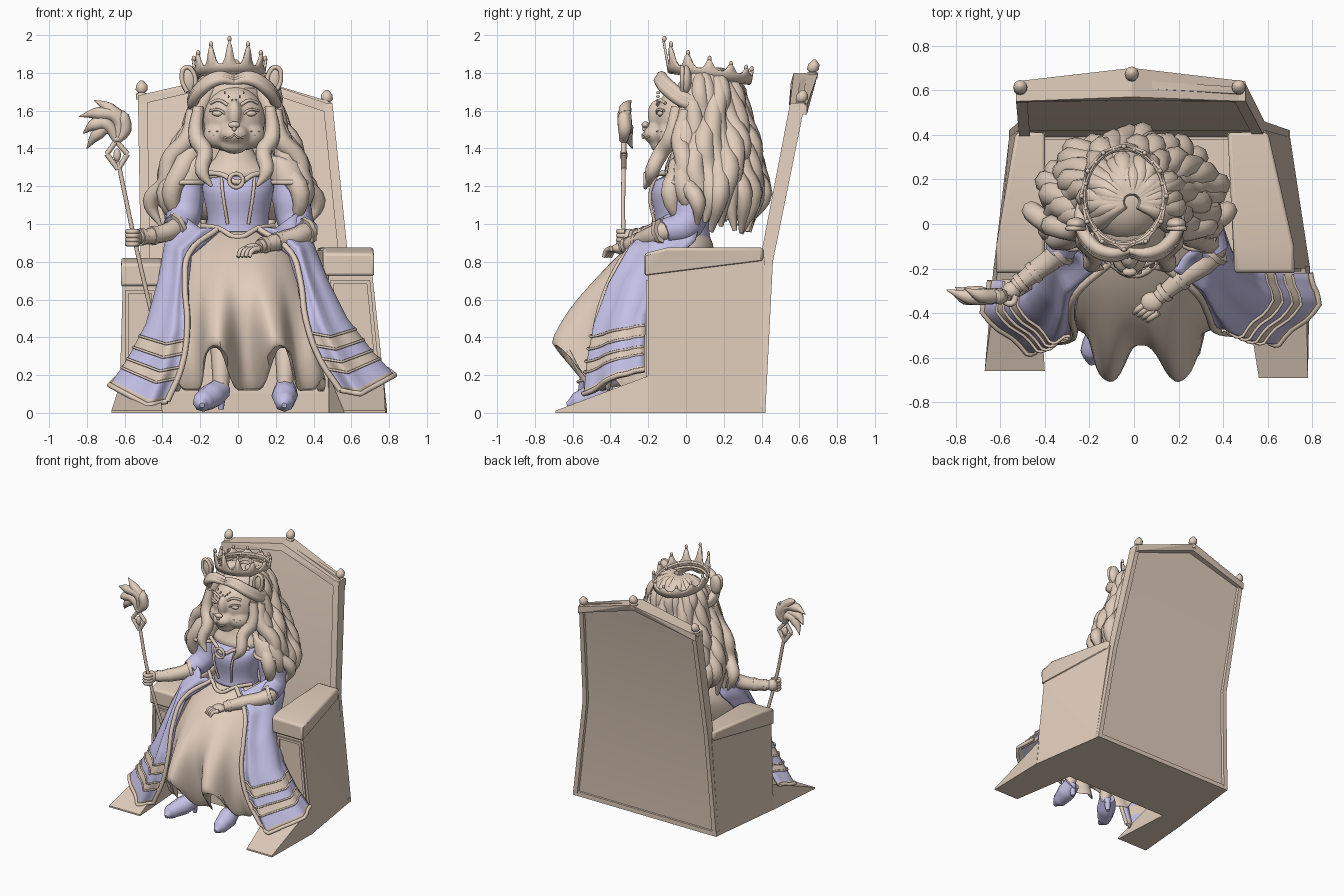
import bpy, bmesh, math, random
from math import sin, cos, pi, radians
from mathutils import Vector, Matrix

cube = bpy.data.objects.get("Cube")
if cube:
    bpy.data.objects.remove(cube)
random.seed(4)

def material(name, rgb):
    m = bpy.data.materials.new(name)
    m.use_nodes = True
    m.diffuse_color = (*rgb, 1)
    node = next(n for n in m.node_tree.nodes if n.type == 'BSDF_PRINCIPLED')
    node.inputs["Base Color"].default_value = (*rgb, 1)
    return m

TAN = material("warm tan", (.75, .61, .50))
LAV = material("lavender cloth", (.56, .53, .80))

def finish(name, bm, mat, smooth=40):
    bmesh.ops.recalc_face_normals(bm, faces=bm.faces[:])
    me = bpy.data.meshes.new(name)
    bm.to_mesh(me)
    bm.free()
    if smooth:
        me.shade_smooth()
        me.set_sharp_from_angle(angle=radians(smooth))
    for m in (mat if isinstance(mat, list) else [mat]):
        me.materials.append(m)
    ob = bpy.data.objects.new(name, me)
    bpy.context.collection.objects.link(ob)
    return ob

def hull(name, pts, bevel=0):
    """Solid block through its corner points."""
    bm = bmesh.new()
    for p in pts:
        bm.verts.new(p)
    bmesh.ops.convex_hull(bm, input=bm.verts[:])
    bmesh.ops.dissolve_limit(bm, angle_limit=.02, verts=bm.verts[:], edges=bm.edges[:])
    ob = finish(name, bm, TAN, 30 if bevel else 0)
    if bevel:
        mod = ob.modifiers.new("soft edges", 'BEVEL')
        mod.width, mod.segments = bevel, 2

def skin(name, rows, mat=TAN, closed=True, caps=False, thick=0, sub=0, rule=None):
    """Surface stretched over rows of points."""
    bm = bmesh.new()
    grid = [[bm.verts.new(p) for p in r] for r in rows]
    n = len(rows[0])
    for j in range(len(grid) - 1):
        for i in range(n if closed else n - 1):
            k = (i + 1) % n
            f = bm.faces.new((grid[j][i], grid[j][k], grid[j + 1][k], grid[j + 1][i]))
            f.material_index = rule(j) if rule else 0
    if caps:
        bm.faces.new(grid[0])
        bm.faces.new(grid[-1])
    ob = finish(name, bm, mat, 60)
    if thick:
        ob.modifiers.new("cloth", 'SOLIDIFY').thickness = thick
    if sub:
        ob.modifiers.new("round", 'SUBSURF').levels = sub

def ring(cx, cy, z, rx, ry, n=28):
    return [(cx + rx * sin(2 * pi * i / n), cy - ry * cos(2 * pi * i / n), z) for i in range(n)]

def tube(name, pts, radii, mat=TAN, cyclic=False, res=5, handle='AUTO'):
    cu = bpy.data.curves.new(name, 'CURVE')
    cu.dimensions, cu.resolution_u = '3D', res
    cu.bevel_depth, cu.bevel_resolution, cu.use_fill_caps = 1, 2, True
    s = cu.splines.new('BEZIER')
    s.bezier_points.add(len(pts) - 1)
    s.use_cyclic_u = cyclic
    for i, (b, p) in enumerate(zip(s.bezier_points, pts)):
        b.co = p
        b.radius = radii if isinstance(radii, float) else radii[min(i, len(radii) - 1)]
        b.handle_left_type = b.handle_right_type = handle
    ob = bpy.data.objects.new(name, cu)
    me = bpy.data.meshes.new_from_object(ob)
    bpy.data.objects.remove(ob)
    bm = bmesh.new()
    bm.from_mesh(me)
    finish(name, bm, mat, 50)

def blobs(name, parts, voxel=0):
    """Ellipsoids (centre, radii), fused when voxel is set."""
    bm = bmesh.new()
    for c, r in parts:
        m = Matrix.Translation(c) @ Matrix.Diagonal((*r, 1))
        bmesh.ops.create_uvsphere(bm, u_segments=20, v_segments=12, radius=1, matrix=m)
    ob = finish(name, bm, TAN, 60)
    if voxel:
        mod = ob.modifiers.new("fuse", 'REMESH')
        mod.mode, mod.voxel_size, mod.use_smooth_shade = 'VOXEL', voxel, True
        mod = ob.modifiers.new("blend", 'SMOOTH')
        mod.factor, mod.iterations = .5, 4

# Throne: seat, side walls, arms and wedge feet
hull("throne_seat", [(x, y, z) for x, y in ((-.55, .38), (.66, .38), (.72, -.18), (-.58, -.18)) for z in (0, .1)]
     + [(x, y, .52) for x in (-.45, .5) for y in (-.15, .38)])
for side, out0, out1, inn, back0, back1, backin, top in (
        ("left", .79, .71, .48, .70, .59, .42, .875), ("right", -.63, -.61, -.43, -.56, -.52, -.40, .82)):
    s = 1 if out0 > 0 else -1
    low = top - .13
    hull(side + "_side_wall", [(out0, -.2, 0), (inn, -.2, 0), (out1, -.2, low), (inn, -.2, low),
         (back0, .39, 0), (backin, .38, 0), (back1, .42, low + .08), (backin, .41, low + .08)])
    a, b = inn - s * .03, out1 + s * .01
    hull(side + "_armrest", [(x, -.22, z) for x in (a, b) for z in (low - .02, top - .03)]
         + [(x, -.1, top) for x in (a, b)]
         + [(x, .41, z) for x in (backin, back1 + s * .012) for z in (low + .06, top)], bevel=.015)
    # raised border on the front of the side wall
    c, d = inn + s * .02, out1 - s * .02
    loop = [(c, low - .05), (d, low - .05), (d + s * .05 * (s > 0), .2), (c, .2)]
    for i in range(4):
        (x0, z0), (x1, z1) = loop[i], loop[i - 1]
        hull(side + "_wall_moulding", [(x + dx, y, z + dz) for x, z in ((x0, z0), (x1, z1))
             for dx in (-.009, .009) for dz in (-.009, .009) for y in (-.19, -.212)])
    f, g = (.56, .78) if s > 0 else (-.40, -.67)
    hull(side + "_wedge_foot", [(x, -.69 + (s < 0) * .03, z) for x in (f, g) for z in (0, .012)]
         + [(inn, -.19, 0), (out0, -.19, 0), (inn, -.19, .2), (out0 - s * .02, -.19, .2)])

# Throne back: leaning posts, recessed panel, peaked rail, finials
def lean(z):
    if z < .8:
        return .36 + .0375 * z, .42 + .05 * z
    return .39 + .192 * (z - .8), .46 + .203 * (z - .8)

for side, s, xs in (("left", 1, ((0, .70), (.8, .585), (1.64, .50))), ("right", -1, ((0, -.56), (.8, -.515), (1.68, -.53)))):
    skin(side + "_back_post", [[(x, lean(z)[0], z), (x - s * .05, lean(z)[0], z),
         (x - s * .035, lean(z)[1], z), (x, lean(z)[1], z)] for z, x in xs], caps=True)
panel = []
for z, a, b in ((.02, -.53, .67), (.8, -.495, .56), (1.65, -.51, .48), (1.77, -.1, .08)):
    f, r = lean(z)
    panel.append([(a, f + .03, z), (b, f + .03, z), (b, r - .018, z), (a, r - .018, z)])
skin("back_panel", panel, caps=True)
hull("back_bottom_rail", [(x, y, z) for x in (-.56, .70) for y in (.38, .42) for z in (0, .035)])
for side, x, z in (("left", .50, 1.63), ("right", -.53, 1.68)):
    hull(side + "_top_rail", [(x, .545, z - .05), (x, .64, z - .05), (x, .55, z), (x, .64, z),
         (-.01, .555, 1.75), (-.01, .68, 1.75), (-.01, .57, 1.80), (-.01, .70, 1.80)])
for side, x, y, z in (("left", .47, .605, 1.61), ("right", -.51, .605, 1.66), ("middle", -.01, .665, 1.77)):
    prof = ((0, .03), (.03, .03), (.035, .018), (.05, .032), (.075, .03), (.1, .008))
    skin(side + "_finial", [ring(x, y + h * .15, z + h, r, r, 12) for h, r in prof], caps=True)

# Gown: lobed skirt with a hem that lifts over the feet
rows = []
skirt = ((.97, -.17, .10, .16, 0, 0), (.90, -.28, .15, .24, 0, 0), (.82, -.38, .15, .30, 0, 0),
         (.68, -.52, .1, .33, .01, 0), (.54, -.61, 0, .35, .05, 0), (.36, -.645, -.05, .37, .11, .03),
         (.24, -.63, -.1, .38, .13, .13), (.11, -.56, -.1, .41, .13, .26))
for z, yf, yb, rx, amp, rise in skirt:
    row = []
    for i in range(70):
        a = 2 * pi * i / 70
        lobe = -cos(7 * a)
        lobe *= (1.5 - .5 * lobe * lobe) * max(.25, cos(a))
        row.append((.065 * (1 - z) + rx * (1 + .6 * amp * lobe) * sin(a),
                    (yf + yb) / 2 - (yb - yf) / 2 * (1 + amp * lobe / .28) * cos(a), z + rise * max(0, lobe)))
    rows.append(row)
skin("skirt", rows, thick=.015, sub=1)

# Gown: open side drapes with bands, folds and trim
drape = [[(.10, -.17, .98), (.20, -.20, .98), (.31, -.08, 1.06), (.28, .10, 1.1)],
         [(.28, -.31, .85), (.33, -.29, .88), (.40, -.12, .9), (.38, .05, .92)],
         [(.33, -.40, .70), (.39, -.40, .68), (.47, -.26, .72), (.44, -.12, .74)],
         [(.36, -.47, .49), (.46, -.48, .47), (.58, -.33, .5), (.55, -.21, .52)],
         [(.43, -.49, .29), (.55, -.52, .27), (.71, -.35, .33), (.67, -.22, .35)],
         [(.54, -.49, .12), (.65, -.54, .10), (.83, -.36, .20), (.79, -.22, .23)]]

def mirrored(p):
    t = max(0, (.95 - p[2]) / .85)
    return Vector((-(p[0] - .17 * t), p[1] - .04 * t, p[2] - .06 * t))

for side, fn in (("left", Vector), ("right", mirrored)):
    key = [[fn(p) for p in r] for r in drape]
    coarse = [[a.lerp(b, k / 6) for a, b in zip(key[j], key[j + 1])] for j in range(5) for k in range(6)] + [key[-1]]
    rows = []
    for r in coarse:
        fine = [r[i].lerp(r[i + 1], k / 6) for i in range(3) for k in range(6)] + [r[3]]
        rows.append([p + Vector((0, .012 * sin(i * 1.05), 0)) for i, p in enumerate(fine)])
    skin(side + "_drape", rows, [LAV, TAN], closed=False, thick=.025, rule=lambda j: int(j in (20, 21, 24, 25, 29)))
    tube(side + "_drape_trim", [r[0] for r in rows[::6]], .016)
    tube(side + "_hem_trim", rows[-1], .014, handle='VECTOR', res=1)
    for j in (20, 22, 24, 26):
        tube(side + "_band_edge", [p + Vector((0, -.008, 0)) for p in rows[j]], .007, handle='VECTOR', res=1)

# Torso, collar and bodice trim
body = ((.80, .24, .17), (.93, .17, .15), (1.02, .155, .135), (1.12, .18, .165), (1.2, .195, .175), (1.27, .19, .14))
skin("bodice", [ring(0, -.02 + .03 * (z > 1.22), z, rx, ry) for z, rx, ry in body], LAV, caps=True, sub=1)
skin("neck_and_chest", [ring(-.01, cy, z, rx, ry) for z, cy, rx, ry in
     ((1.22, 0, .21, .15), (1.29, .01, .19, .12), (1.34, .01, .1, .09), (1.45, 0, .08, .08))], caps=True, sub=1)
tube("neckline", [(-.17, -.1, 1.27), (-.08, -.165, 1.26), (0, -.19, 1.22), (.08, -.165, 1.26), (.17, -.1, 1.27)], .014)
tube("waist_trim", [(-.19, -.09, .99), (-.1, -.18, .975), (0, -.23, .93), (.1, -.18, .975), (.19, -.09, .99)], .014)
for s in (-1, 1):
    tube("bodice_trim", [(s * .09, -.15, 1.27), (s * .08, -.19, 1.16), (s * .055, -.165, 1.0)], .009)
tube("brooch", [(-.01 + .036 * sin(a * pi / 4), -.215, 1.23 + .036 * cos(a * pi / 4)) for a in range(8)], .011, cyclic=True)

# Arms: shoulder caps, sleeves, cuffs, forearms and hands
arms = (("left", 1, (.31, 0, 1.0), (.36, -.12, .96), (.22, -.24, .91), (.11, -.33, .88)),
        ("right", -1, (-.29, -.02, 1.04), (-.33, -.12, .98), (-.44, -.21, .94), (-.53, -.28, .93)))
for side, s, elbow, cuff, mid, wrist in arms:
    skin(side + "_epaulette", [ring(s * x, .0, z, rx, ry) for z, x, rx, ry in
         ((1.36, .20, .06, .06), (1.33, .24, .09, .09), (1.25, .27, .10, .105), (1.22, .275, .10, .11))], caps=True)
    tube(side + "_epaulette_trim", ring(s * .275, .0, 1.22, .10, .11, 10), .014, cyclic=True)
    tube(side + "_sleeve", [(s * .25, .02, 1.28), (s * .28, .02, 1.14), elbow, cuff], [.08, .1, .095, .07], LAV)
    tube(side + "_forearm", [elbow, cuff, mid, wrist], [.06, .055, .048, .036])
    for p, q, t in ((cuff, mid, 0), (mid, wrist, .1), (mid, wrist, .75)):
        a, d = Vector(p).lerp(Vector(q), t), (Vector(q) - Vector(p)).normalized()
        tube(side + "_cuff", [a - d * .013, a + d * .013], .076 if t == 0 else .052 - .008 * t)
    w = Vector(wrist)
    if s > 0:
        blobs("left_palm", [(w + Vector((-.03, -.02, -.01)), (.05, .045, .028))])
        for i in range(4):
            o = w + Vector((-.06 + .02 * i, -.03 - .012 * i, -.01))
            tube("left_finger", [o, o + Vector((-.035, -.025, -.012)), o + Vector((-.05, -.04, -.045))], [.016, .014, .009])
    else:
        blobs("right_palm", [(w + Vector((-.02, -.02, 0)), (.042, .042, .045))])
        for i in range(4):
            tube("right_finger", [w + Vector((x, y, .03 - i * .022)) for x, y in
                 ((-.05, -.02), (-.05, -.065), (-.015, -.075), (0, -.04))], .014)

# Sceptre: rod, diamond and curling plumes
tube("sceptre_rod", [(-.44, -.27, .45), (-.555, -.33, .95), (-.635, -.33, 1.33)], .012)
diamond = [(-.635, 1.29), (-.585, 1.37), (-.645, 1.44), (-.695, 1.37)]
for i in range(4):
    (a, b), (c, d) = diamond[i], diamond[i - 1]
    tube("sceptre_diamond", [(a, -.33, b), (c, -.33, d)], .014)
blobs("sceptre_gem", [((-.64, -.33, 1.365), (.02, .02, .035)), ((-.64, -.33, 1.45), (.025, .025, .02))])
for mx, mz, tx, tz in ((-.61, 1.53, -.76, 1.655), (-.64, 1.56, -.84, 1.57), (-.69, 1.51, -.80, 1.40),
                       (-.60, 1.50, -.62, 1.60), (-.70, 1.53, -.82, 1.48)):
    y = -.31 + random.uniform(-.02, .02)
    tube("sceptre_plume", [(-.64, -.33, 1.44), (mx, y, mz), ((mx + tx) / 2, y, (mz + tz) / 2 + .02), (tx, y + .03, tz)],
         [.02, .036, .034, .003])

# Legs and shoes
for side, x, tip in (("left", .25, .245), ("right", -.09, -.19)):
    tube(side + "_leg", [(x, -.32, .5), (x, -.42, .25), (x, -.45, .1)], [.07, .05, .04])
    tube(side + "_shoe", [(x, -.42, .13), ((x + tip) / 2, -.49, .09), (tip, -.58, .055), (tip, -.63, .04)],
         [.06, .07, .052, .014], LAV)
    tube(side + "_heel", [(x, -.42, .12), (x, -.41, .02)], [.03, .015], LAV)

# Head, face and ears
F = -.02
blobs("head", [((F, -.02, 1.55), (.165, .145, .18)), ((F, -.15, 1.475), (.08, .078, .055)),
      ((F, -.12, 1.42), (.075, .07, .05)), ((F, -.15, 1.58), (.04, .055, .08))]
      + [((F + s * .08, -.07, 1.47), (.085, .085, .075)) for s in (-1, 1)], voxel=.012)
blobs("nose", [((F, -.215, 1.525), (.032, .02, .018)), ((F, -.218, 1.505), (.012, .015, .015))])
for s in (-1, 1):
    tube("mouth", [(F, -.232, 1.475), (F + s * .025, -.226, 1.455), (F + s * .06, -.19, 1.465)], .005)
    blobs("eye", [((F + s * .085, -.135, 1.585), (.032, .018, .016))])
    tube("eyelid", [(F + s * x, y, z) for x, y, z in ((.045, -.15, 1.58), (.08, -.152, 1.604), (.13, -.118, 1.60))], .007)
    tube("brow", [(F + s * x, y, z) for x, y, z in ((.035, -.15, 1.63), (.08, -.142, 1.655), (.125, -.11, 1.64))], .009)
    for i in range(3):
        blobs("cheek_spot", [((F + s * (.09 + .02 * i), -.15 + .012 * i, 1.49 - .02 * (i % 2)), (.006, .01, .004))])
        blobs("forehead_spot", [((F + s * .02 * (i + .5), -.148, 1.655 + .02 * i), (.004, .01, .008))])
    blobs("ear", [((-.035 + s * .225, .0, 1.765), (.045, .03, .075))])
    tube("ear_rim", [(-.035 + s * x, -.02, z) for x, z in ((.19, 1.72), (.2, 1.8), (.24, 1.83), (.262, 1.77), (.235, 1.70))], .012)

# Hair: cap, core, long waves and brow swoops
C = Vector((-.01, .10, 0))
blobs("hair_cap", [((-.03, .11, 1.62), (.18, .2, .19))])
skin("hair_core", [ring(C.x, C.y + dy, z, rx, ry) for z, dy, rx, ry in
     ((1.72, .02, .16, .17), (1.5, .05, .19, .19), (1.3, .10, .27, .2), (1.12, .10, .29, .18), (1.02, .12, .24, .13))], caps=True)
wave = ((1.81, .03), (1.785, .1), (1.70, .165), (1.56, .19), (1.42, .24), (1.29, .285), (1.16, .32), (.97, .28))
N = 24
for i in range(N):
    a0 = radians(62 + 236 * i / (N - 1))
    pts = []
    for j, (z, r) in enumerate(wave):
        a = a0 + .08 * sin(j * 1.9 + i)
        r += .024 * sin(j * 2.3 + i * 1.7) * min(1, j / 3)
        deep = .9 if j > 4 and cos(a) < 0 else 1
        pts.append((C.x + r * sin(a) * (1.1 + .025 * max(0, j - 3)), C.y - r * cos(a) * deep,
                    z + (random.uniform(-.03, .06) if j == 7 else 0)))
    tube("hair_wave", pts, [.02, .036, .045, .05, .058, .06, .054, .012], res=4)
for s in (-1, 1):
    for k in range(3):
        tube("brow_swoop", [(F + s * x, y - .008 * k, z - .012 * k) for x, y, z in
             ((0, -.12, 1.775), (.08, -.13, 1.785), (.17, -.09, 1.735), (.22, .02, 1.66), (.2, .14, 1.64))],
             [.014, .026, .03, .03, .02])
    tube("front_lock", [(F + s * x, y, z) for x, y, z in ((.19, -.05, 1.62), (.2, -.08, 1.46), (.155, -.13, 1.38),
         (.17, -.18, 1.28), (.12, -.2, 1.2))], [.03, .045, .045, .04, .008])
    tube("side_lock", [(F + s * x, y, z) for x, y, z in ((.22, 0, 1.6), (.24, -.03, 1.46), (.34, -.01, 1.34),
         (.36, 0, 1.22), (.44, .06, 1.12), (.39, .06, .99))], [.035, .05, .05, .05, .045, .008])

# Crown: tilted band with scalloped, beaded points
band, M, points = [[], [], []], 96, 12
for i in range(M):
    a = 2 * pi * i / M
    c = cos(a)
    for row, h in zip(band, (0, .035, .045 + (.055 + .025 * c + .05 * max(0, c) ** 4) * abs(cos(a * points / 2)) ** 4)):
        k = 1 + h * .8
        row.append((-.045 + .175 * k * sin(a), .125 - .21 * k * c, 1.775 + .03 * c + h))
skin("crown", band, thick=.012)
for row in band[:2]:
    tube("crown_rim", row[::4], .009, cyclic=True, res=2)
for p in band[2][::M // points]:
    blobs("crown_bead", [(p, (.011, .011, .016))])
for p in band[1][M // points // 2::M // points]:
    blobs("crown_gem", [(p, (.012, .012, .012))])
